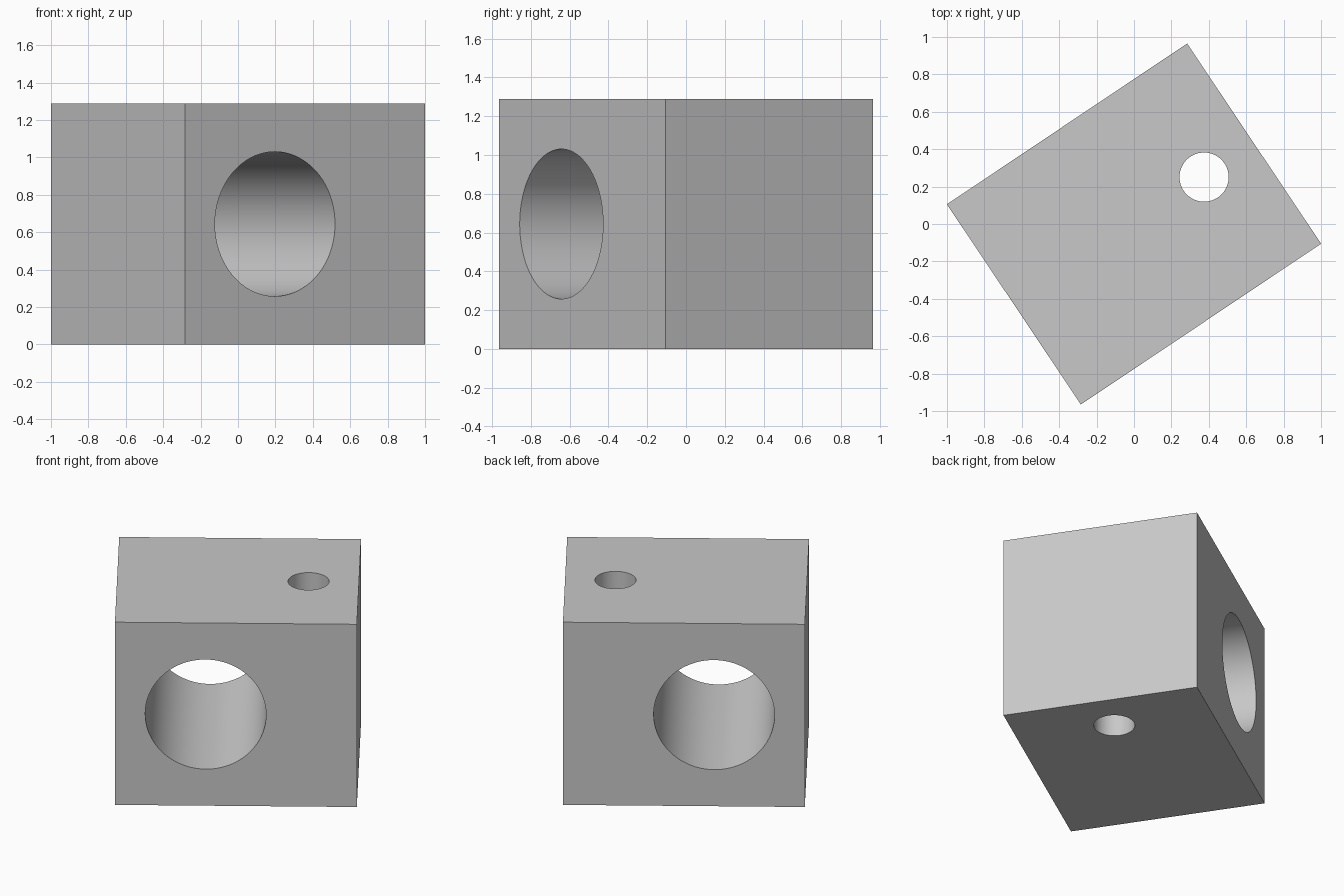
import bpy
import math
from mathutils import Matrix

cube = bpy.data.objects.get("Cube")
if cube:
    bpy.data.objects.remove(cube, do_unlink=True)

UNIT = 1.288                      # block depth and height
LENGTH = 1.2 * UNIT
TURN = Matrix.Rotation(math.atan2(0.86, 1.285), 4, "Z")

grey = bpy.data.materials.new("plain grey")
grey.use_nodes = True
colour = (0.58, 0.58, 0.58, 1)
grey.diffuse_color = colour
grey.node_tree.nodes["Principled BSDF"].inputs["Base Color"].default_value = colour


def drill(target, name, radius, x, tilt):
    """Cut a round through hole centred on the block's mid plane."""
    bpy.ops.mesh.primitive_cylinder_add(vertices=96, radius=radius, depth=2 * UNIT)
    cutter = bpy.context.object
    cutter.name = name
    cutter.data.materials.append(grey)
    cutter.matrix_world = (TURN @ Matrix.Translation((x, 0, UNIT / 2))
                           @ Matrix.Rotation(tilt, 4, "X"))
    mod = target.modifiers.new(name, "BOOLEAN")
    mod.operation = "DIFFERENCE"
    mod.solver = "EXACT"
    mod.object = cutter
    return cutter


# Solid block, turned about the vertical axis
bpy.ops.mesh.primitive_cube_add(size=1)
block = bpy.context.object
block.name = "drilled_block"
block.data.transform(TURN @ Matrix.Translation((0, 0, UNIT / 2))
                     @ Matrix.Diagonal((LENGTH, UNIT, UNIT, 1)))
block.data.materials.append(grey)

# Large horizontal bore and small vertical hole
cutters = [drill(block, "large_bore_cutter", 0.3 * UNIT, -0.15 * UNIT, math.pi / 2),
           drill(block, "small_hole_cutter", 0.102 * UNIT, 0.35 * UNIT, 0)]

# Apply the cuts, then discard the cutters
bpy.ops.object.select_all(action="DESELECT")
block.select_set(True)
bpy.context.view_layer.objects.active = block
for mod in list(block.modifiers):
    bpy.ops.object.modifier_apply(modifier=mod.name)
for cutter in cutters:
    bpy.data.objects.remove(cutter, do_unlink=True)

bpy.ops.object.select_all(action="DESELECT")
block.select_set(True)
bpy.context.view_layer.objects.active = block
bpy.ops.object.shade_smooth_by_angle(angle=math.radians(30))
